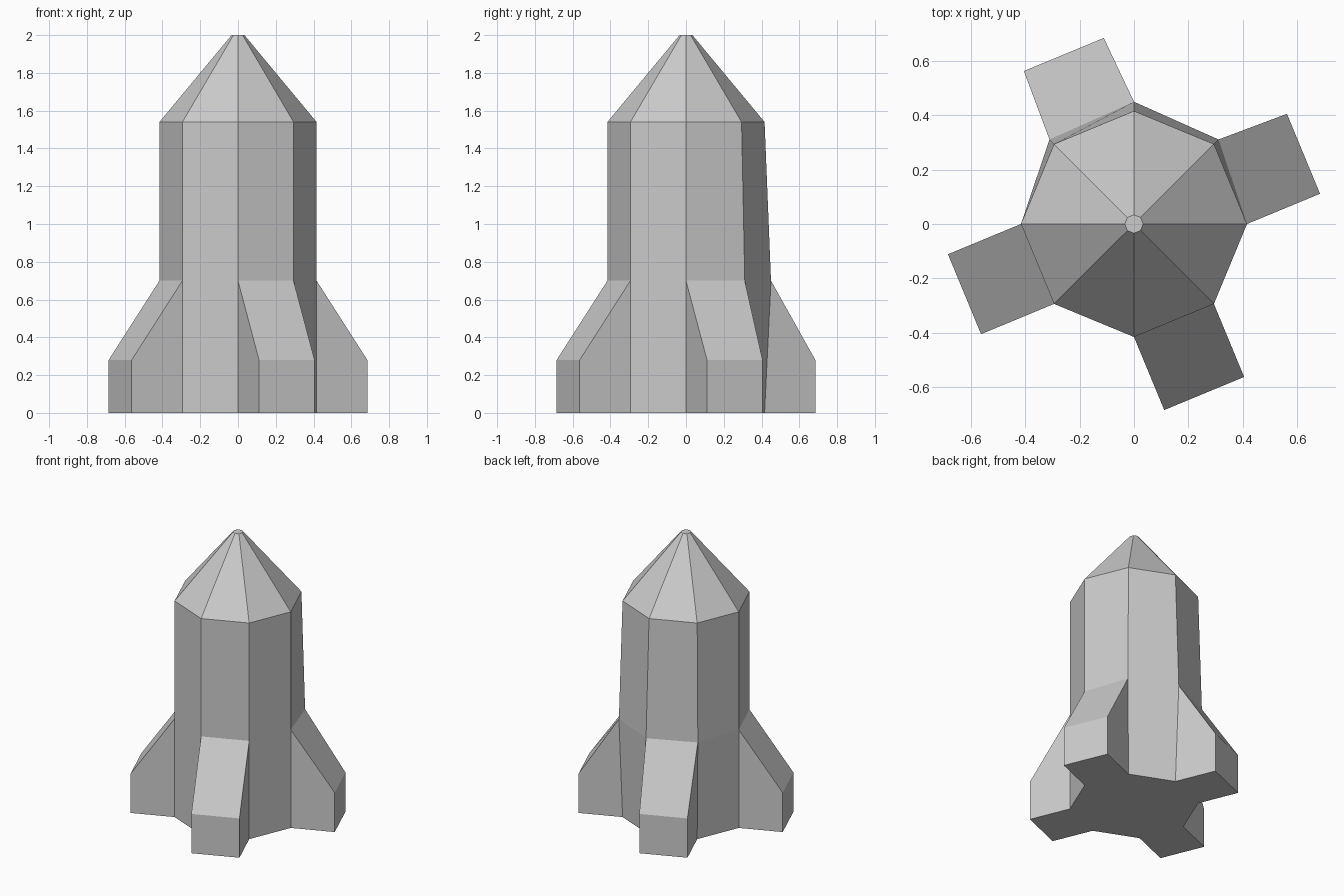
import bpy, bmesh
from math import cos, sin, pi

if "Cube" in bpy.data.objects:
    bpy.data.objects.remove(bpy.data.objects["Cube"])

SIDES = 8
R = 0.416          # hull radius
FIN_OUT = 0.291    # fin reach beyond the hull face
FIN_TOP, FIN_EDGE = 0.70, 0.28

bm = bmesh.new()


def ring(radius, z, bulge=None):
    bulge = bulge or {}
    return [bm.verts.new((bulge.get(k, radius) * cos(k * pi / 4),
                          bulge.get(k, radius) * sin(k * pi / 4), z))
            for k in range(SIDES)]


# hull rings: base, fin root (slightly bulged at the back), shoulder, nose tip
base = ring(R, 0)
root = ring(R, FIN_TOP, {1: 0.44, 2: 0.45, 3: 0.44})
shoulder = ring(R, 1.54)
tip = ring(0.034, 2.0)

# upper hull and nose
for low, high in ((root, shoulder), (shoulder, tip)):
    for k in range(SIDES):
        n = (k + 1) % SIDES
        bm.faces.new((low[k], low[n], high[n], high[k]))
bm.faces.new(tip)

# lower hull: every other side is pulled out into a fin
outline = []
for k in range(SIDES):
    n = (k + 1) % SIDES
    a, b, c, d = base[k], base[n], root[n], root[k]
    outline.append(a)
    if k % 2:
        bm.faces.new((a, b, c, d))
        continue
    ang = (k + 0.5) * pi / 4
    dx, dy = FIN_OUT * cos(ang), FIN_OUT * sin(ang)
    a0, b0 = [bm.verts.new((v.co.x + dx, v.co.y + dy, 0)) for v in (a, b)]
    a1, b1 = [bm.verts.new((v.co.x, v.co.y, FIN_EDGE)) for v in (a0, b0)]
    bm.faces.new((a0, b0, b1, a1))    # outer face
    bm.faces.new((a1, b1, c, d))      # sloping top
    bm.faces.new((a, a0, a1, d))      # sides
    bm.faces.new((b0, b, c, b1))
    outline += [a0, b0]

# flat underside
bm.faces.new(outline[::-1])

bmesh.ops.recalc_face_normals(bm, faces=bm.faces[:])
mesh = bpy.data.meshes.new("rocket_hull_with_fins")
bm.to_mesh(mesh)
bm.free()
bpy.context.collection.objects.link(
    bpy.data.objects.new("rocket_hull_with_fins", mesh))
